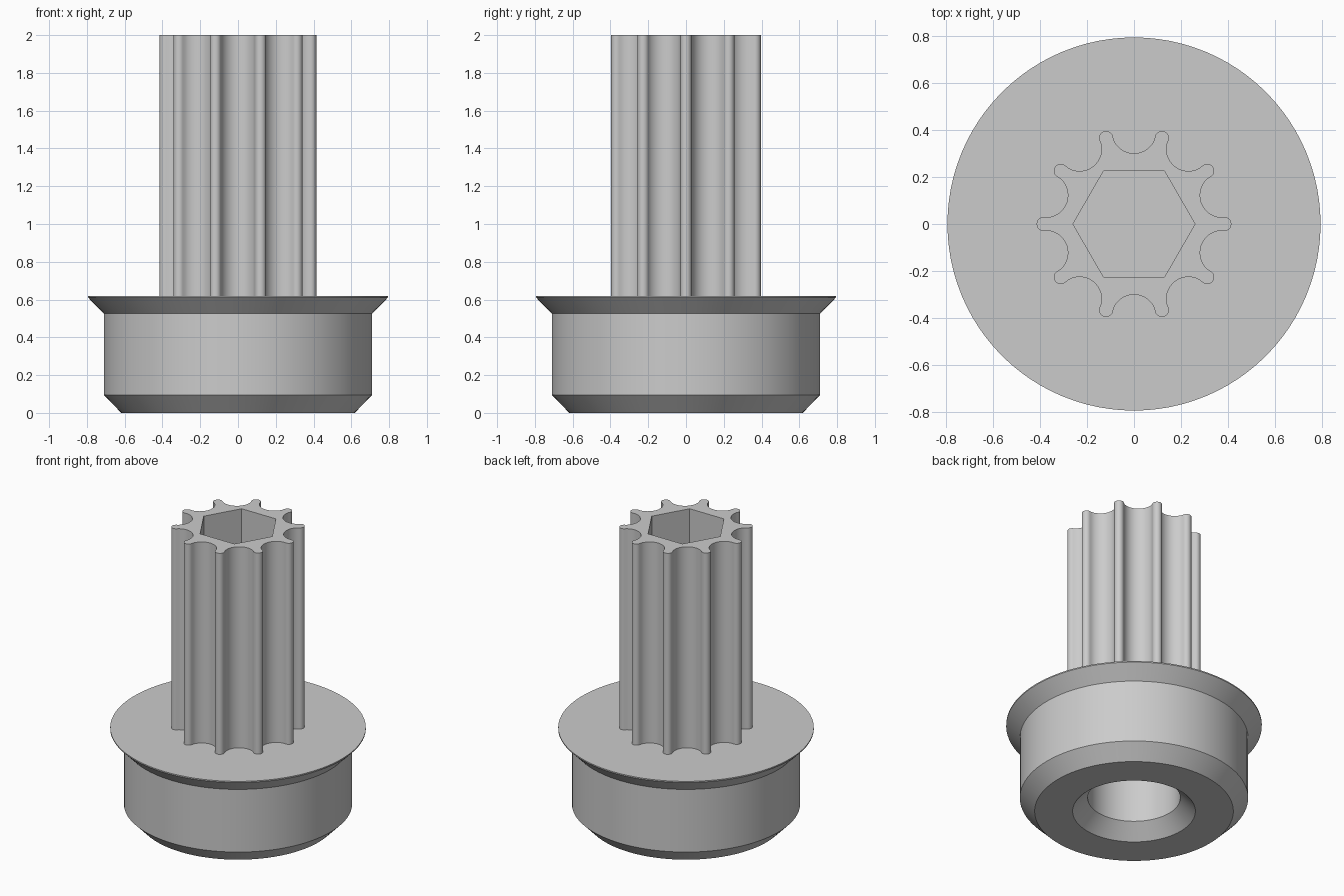
import bpy, bmesh
from math import pi, cos, sin, atan2, hypot, radians
from mathutils import Vector, Matrix

cube = bpy.data.objects.get("Cube")
if cube:
    bpy.data.objects.remove(cube, do_unlink=True)

grey = bpy.data.materials.new("plain grey")
grey.use_nodes = True
GREY = (0.6, 0.6, 0.6, 1)
grey.diffuse_color = GREY
grey.node_tree.nodes["Principled BSDF"].inputs["Base Color"].default_value = GREY


def finish(bm, name):
    bmesh.ops.remove_doubles(bm, verts=bm.verts, dist=1e-5)
    bmesh.ops.recalc_face_normals(bm, faces=bm.faces)
    mesh = bpy.data.meshes.new(name)
    bm.to_mesh(mesh)
    bm.free()
    mesh.materials.append(grey)
    obj = bpy.data.objects.new(name, mesh)
    bpy.context.collection.objects.link(obj)
    bpy.ops.object.select_all(action="DESELECT")
    obj.select_set(True)
    bpy.context.view_layer.objects.active = obj
    bpy.ops.object.shade_smooth_by_angle(angle=radians(30))
    return obj


# Flanged base: turned profile with chamfered blind bore underneath
BASE_TOP = 0.62
profile = [(0, 0.5), (0.288, 0.5), (0.288, 0.094), (0.382, 0), (0.618, 0),
           (0.71, 0.095), (0.71, 0.525), (0.795, 0.612), (0.795, BASE_TOP), (0, BASE_TOP)]
bm = bmesh.new()
verts = [bm.verts.new((r, 0, z)) for r, z in profile]
edges = [bm.edges.new(pair) for pair in zip(verts, verts[1:])]
bmesh.ops.spin(bm, geom=verts + edges, cent=(0, 0, 0), axis=(0, 0, 1),
               angle=2 * pi, steps=96, use_merge=True)
finish(bm, "flanged_base")


# Splined shaft: rounded teeth joined by tangent scooped grooves
TEETH = 10
HALF = pi / TEETH
TIP_R, GROOVE_R = 0.03, 0.094
tip = Vector((0.385, 0))
groove = Vector((0.395 * cos(HALF), 0.395 * sin(HALF)))
to_groove = atan2(groove.y - tip.y, groove.x - tip.x)


def arc(centre, radius, start, end, steps):
    return [centre + radius * Vector((cos(a), sin(a)))
            for a in (start + (end - start) * i / steps for i in range(steps + 1))]


g_start = to_groove - pi
g_end = 2 * (HALF - pi) - g_start
tooth = arc(tip, TIP_R, -to_groove, to_groove, 12) + arc(groove, GROOVE_R, g_start, g_end, 16)[1:-1]
outline = []
for i in range(TEETH):
    turn = Matrix.Rotation(2 * HALF * i, 2)
    outline += [turn @ p for p in tooth]
hexagon = arc(Vector((0, 0)), 0.26, 0, 2 * pi, 6)[:-1]

SHAFT_TOP, SHAFT_BOTTOM, SOCKET_FLOOR = 2.0, 0.6, 1.2
bm = bmesh.new()


def wall(points, low, high):
    """Closed wall with a floor; returns its open upper edges."""
    bottom = [bm.verts.new((p.x, p.y, low)) for p in points]
    top = [bm.verts.new((p.x, p.y, high)) for p in points]
    bm.faces.new(bottom)
    for i in range(len(points)):
        bm.faces.new((bottom[i - 1], bottom[i], top[i], top[i - 1]))
    return [bm.edges.get((top[i - 1], top[i])) for i in range(len(points))]


rim = wall(outline, SHAFT_BOTTOM, SHAFT_TOP) + wall(hexagon, SOCKET_FLOOR, SHAFT_TOP)
bmesh.ops.triangle_fill(bm, edges=rim, use_beauty=True, normal=(0, 0, 1))
finish(bm, "splined_shaft")
